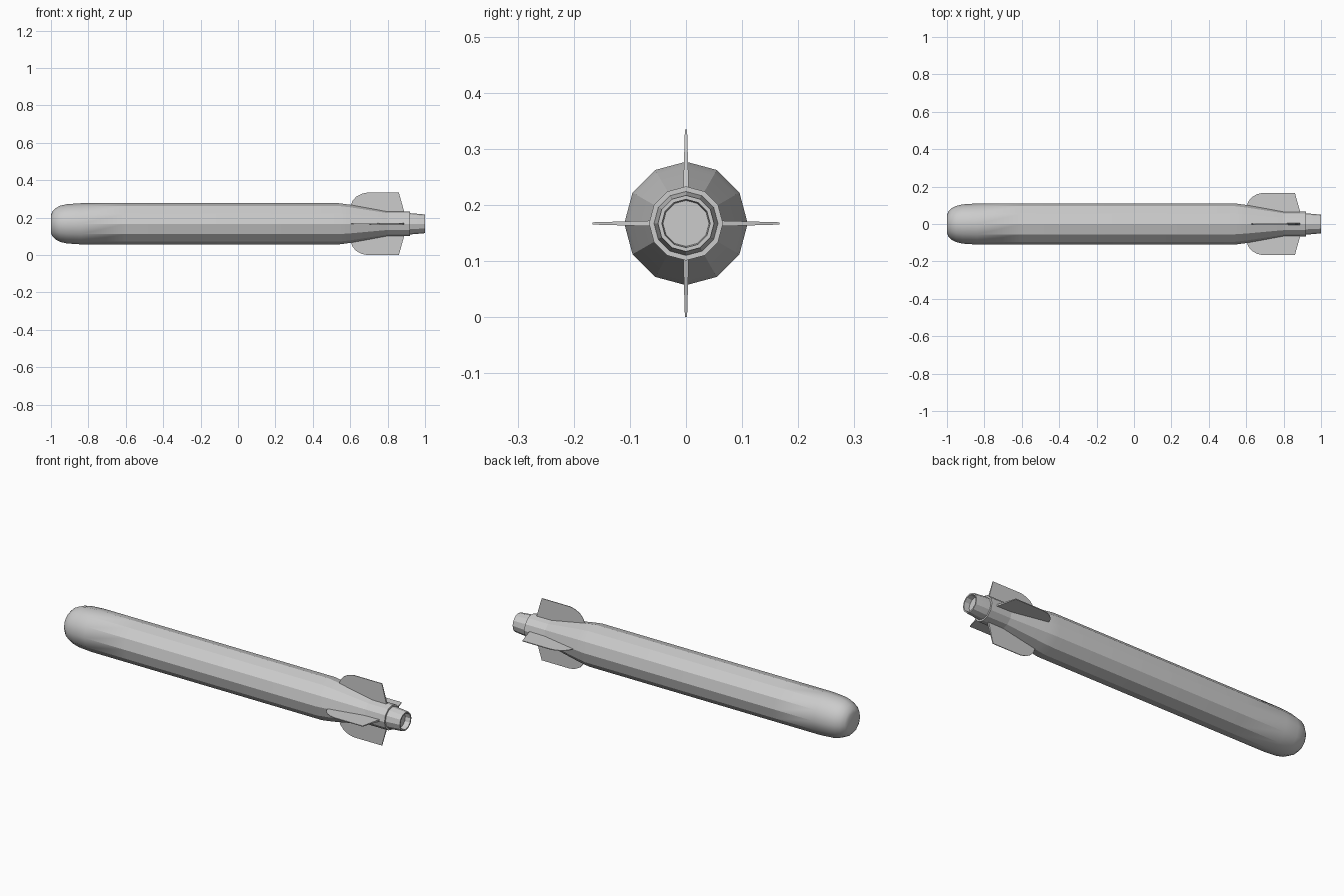
import bpy, bmesh, math

if "Cube" in bpy.data.objects:
    bpy.data.objects.remove(bpy.data.objects["Cube"])

SIDES = 12
AXIS_Z = 0.167


def finish(bm, name):
    bmesh.ops.recalc_face_normals(bm, faces=bm.faces[:])
    mesh = bpy.data.meshes.new(name)
    bm.to_mesh(mesh)
    bm.free()
    obj = bpy.data.objects.new(name, mesh)
    bpy.context.collection.objects.link(obj)
    obj.location.z = AXIS_Z
    return obj


def revolve(name, profile, smooth_before=-2.0):
    """Lathe (x, radius) pairs around x; facets stay sharp behind smooth_before."""
    bm = bmesh.new()
    rings = []
    for x, r in profile:
        rings.append([bm.verts.new((x, r * math.sin(a), r * math.cos(a)))
                      for a in (2 * math.pi * i / SIDES for i in range(SIDES))])
    for a, b in zip(rings, rings[1:]):
        for i in range(SIDES):
            j = (i + 1) % SIDES
            bm.faces.new((a[i], a[j], b[j], b[i]))
    bm.faces.new(rings[0])
    bm.faces.new(rings[-1])
    bmesh.ops.recalc_face_normals(bm, faces=bm.faces[:])
    for f in bm.faces:
        f.smooth = True
    for e in bm.edges:
        mid = sum(v.co.x for v in e.verts) / 2
        if mid > smooth_before and e.calc_face_angle(0) > math.radians(8):
            e.smooth = False
    return finish(bm, name)


# Hull: rounded smooth nose, faceted tube, tapered tail with collar
revolve("hull", [(-1.0, 0.048), (-0.993, 0.066), (-0.975, 0.084), (-0.95, 0.097),
                 (-0.915, 0.105), (-0.84, 0.11), (-0.6, 0.11), (0.54, 0.11),
                 (0.60, 0.102), (0.80, 0.066), (0.92, 0.066)], -0.8)

# Nozzle with recessed end
revolve("tail_nozzle", [(0.90, 0.057), (0.92, 0.057), (1.0, 0.05),
                        (1.0, 0.043), (0.97, 0.041)])

# Fins: outline as (x, distance from axis, half thickness)
outline = [(0.60, 0.03, 0.001), (0.602, 0.095, 0.001), (0.612, 0.122, 0.001),
           (0.632, 0.145, 0.001), (0.66, 0.16, 0.0015), (0.69, 0.167, 0.002),
           (0.86, 0.167, 0.002), (0.89, 0.06, 0.005), (0.89, 0.03, 0.005)]
for k, side in enumerate(("top", "right", "bottom", "left")):
    s, c = math.sin(k * math.pi / 2), math.cos(k * math.pi / 2)
    bm = bmesh.new()
    faces = [[bm.verts.new((x, r * s + d * t * c, r * c - d * t * s))
              for x, r, t in outline] for d in (1, -1)]
    for ring in faces:
        bm.faces.new(ring)
    n = len(outline)
    for i in range(n):
        j = (i + 1) % n
        bm.faces.new((faces[0][i], faces[0][j], faces[1][j], faces[1][i]))
    finish(bm, side + "_fin")
